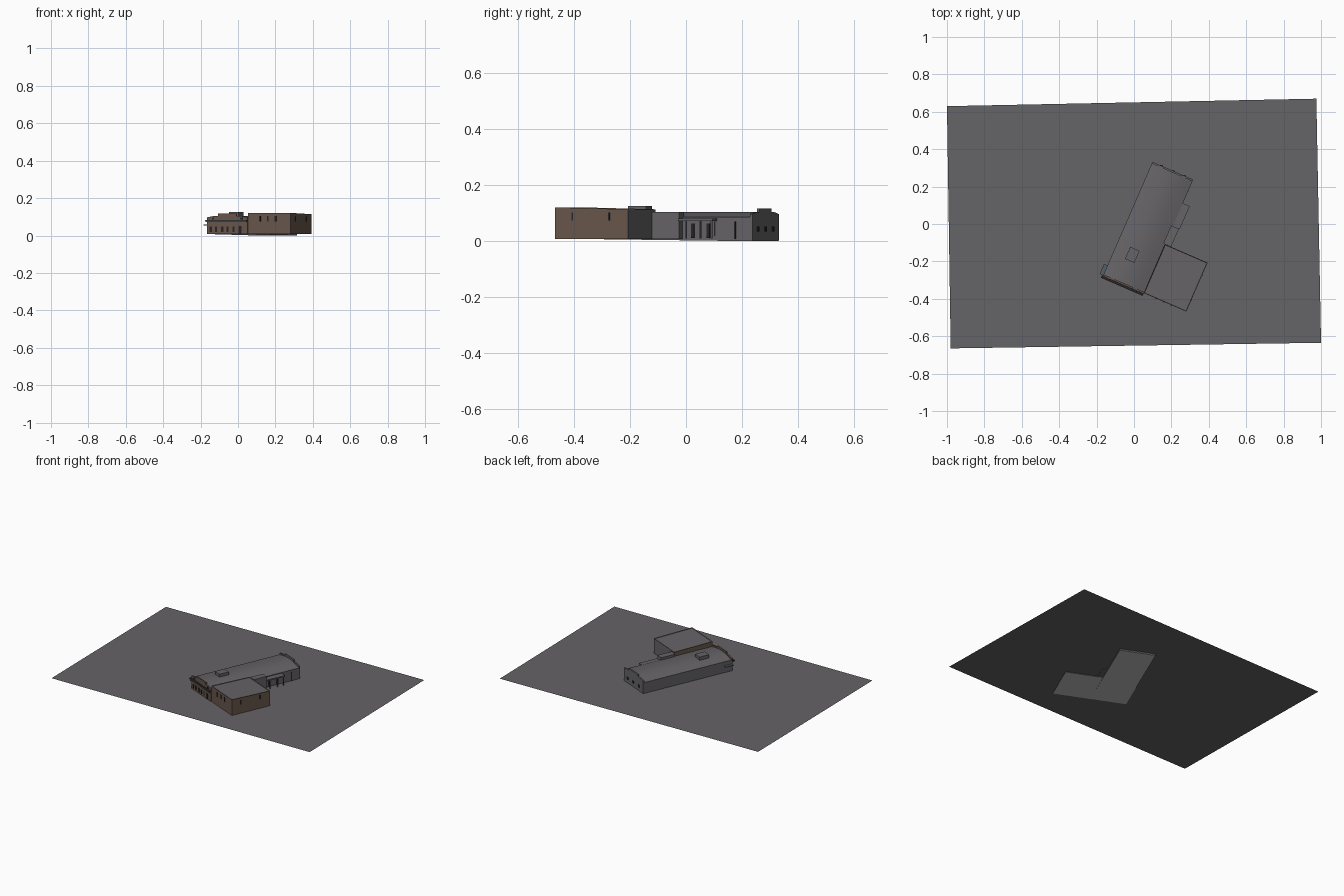
import bpy, bmesh, math
from mathutils import Matrix, Vector

if "Cube" in bpy.data.objects:
    bpy.data.objects.remove(bpy.data.objects["Cube"])

# Colours
def mat(name, rgb):
    m = bpy.data.materials.new(name)
    m.diffuse_color = (*rgb, 1)
    m.use_nodes = True
    m.node_tree.nodes["Principled BSDF"].inputs["Base Color"].default_value = m.diffuse_color
    return m

GREY = mat("grey_render", (0.131, 0.125, 0.134))
BROWN = mat("brown_brick", (0.140, 0.095, 0.070))
DARK = mat("dark_glass", (0.020, 0.020, 0.022))
BLUE = mat("blue_grey_trim", (0.085, 0.120, 0.150))
PALE = mat("pale_base", (0.52, 0.52, 0.52))

# Building frame: u = across the hall, v = along the hall, origin at its front left corner
FRAME = Matrix.Translation((-0.165, -0.275, 0)) @ Matrix.Rotation(math.radians(-23.5), 4, 'Z')
W, L = 0.237, 0.66           # hall width and length
AU, AV = 0.485, 0.285        # annex outer corner


def finish(name, bm, mats, rule=None, frame=FRAME):
    bmesh.ops.recalc_face_normals(bm, faces=bm.faces)
    if rule:
        for f in bm.faces:
            f.material_index = rule(f.normal)
    me = bpy.data.meshes.new(name)
    bm.to_mesh(me)
    bm.free()
    for m in mats:
        me.materials.append(m)
    ob = bpy.data.objects.new(name, me)
    ob.matrix_world = frame
    bpy.context.collection.objects.link(ob)
    return ob


def prism_bm(profile, v0, v1):
    """Extrude a (u, z) profile along v."""
    bm = bmesh.new()
    f = bm.faces.new([bm.verts.new((u, v0, z)) for u, z in profile])
    r = bmesh.ops.extrude_face_region(bm, geom=[f])
    moved = [g for g in r["geom"] if isinstance(g, bmesh.types.BMVert)]
    bmesh.ops.translate(bm, verts=moved, vec=(0, v1 - v0, 0))
    return bm


def box(name, u0, u1, v0, v1, z0, z1, m):
    return finish(name, prism_bm([(u0, z0), (u1, z0), (u1, z1), (u0, z1)], v0, v1), [m])


# Ground sheet, slightly skewed
bm = bmesh.new()
bm.faces.new([bm.verts.new((x, y, 0.01)) for x, y in
              [(-0.98, -0.665), (1, -0.635), (0.975, 0.67), (-1, 0.63)]])
finish("ground_sheet", bm, [GREY], frame=Matrix())

# Main hall with shallow barrel roof; base drops toward the back
N = 12
arch = [(W * (1 - i / N), 0.086 + 0.019 * math.sin(math.pi * i / N)) for i in range(N + 1)]
bm = prism_bm([(0, 0), (W, 0)] + arch, 0, L)
for v in bm.verts:
    if v.co.z < 0.01 and v.co.y < 0.1:
        v.co.z = 0.008
hall = finish("main_hall", bm, [GREY, PALE], lambda n: 1 if n.z < -0.9 else 0)
for p in hall.data.polygons:
    p.use_smooth = p.normal.z > 0.5
bpy.context.view_layer.objects.active = hall
hall.select_set(True)
bpy.ops.object.shade_smooth_by_angle(angle=math.radians(30))


# Stepped end walls
def stepped(base):
    return [(0, base), (W, base), (W, 0.097), (0.205, 0.103), (0.172, 0.105), (0.172, 0.117),
            (0.065, 0.117), (0.065, 0.105), (0.032, 0.103), (0, 0.097)]

finish("front_facade", prism_bm(stepped(0.01), -0.004, 0.006), [BROWN])
finish("back_parapet", prism_bm(stepped(0.002), L - 0.008, L + 0.002), [GREY])

# Side annex with recessed roof, top falling slightly to the back
bm = prism_bm([(W, 0.007), (AU, 0.007), (AU, 0.121), (W, 0.121)], 0, AV)
for v in bm.verts:
    if v.co.z > 0.1 and v.co.y > 0.1:
        v.co.z = 0.114
bmesh.ops.recalc_face_normals(bm, faces=bm.faces)
top = [f for f in bm.faces if f.normal.z > 0.9]
bmesh.ops.inset_region(bm, faces=top, thickness=0.004)
bmesh.ops.translate(bm, verts=top[0].verts, vec=(0, 0, -0.004))


def annex_rule(n):
    if n.z < -0.9:
        return 2
    return 1 if n.y < -0.7 or abs(n.x) > 0.7 else 0

finish("annex", bm, [GREY, BROWN, PALE], annex_rule)

# Full-height side block next to the annex
box("side_block", W - 0.01, 0.272, AV, 0.39, 0.008, 0.105, GREY)

# Entrance canopy with posts and doors on the right side
box("entrance_canopy", W - 0.01, 0.277, 0.39, 0.524, 0.072, 0.081, GREY)
for i, v in enumerate((0.415, 0.47, 0.514)):
    box(f"canopy_post_{i}", 0.266, 0.271, v, v + 0.005, 0.01, 0.072, GREY)
box("entrance_back_panel", W - 0.01, 0.24, 0.40, 0.515, 0.018, 0.07, GREY)
for i, v in enumerate((0.425, 0.485)):
    box(f"entrance_door_{i}", W, 0.242, v, v + 0.012, 0.012, 0.064, DARK)
box("side_downpipe", W, 0.240, 0.592, 0.597, 0.008, 0.07, DARK)

# Rooftop vent
box("roof_vent", 0.072, 0.126, 0.128, 0.198, 0.09, 0.125, GREY)

# Front band and projecting corner sign
box("front_band", -0.004, W, -0.014, -0.004, 0.071, 0.080, BLUE)
box("front_band_cap", -0.006, W, -0.016, -0.002, 0.080, 0.083, DARK)
box("corner_awning", -0.020, 0.0, 0.0, 0.058, 0.053, 0.058, BLUE)

# Front windows and door
for i, u in enumerate((0.018, 0.048, 0.085, 0.115, 0.150)):
    box(f"front_window_{i}", u, u + 0.012, -0.007, 0, 0.020, 0.048, DARK)
box("front_door", 0.185, 0.203, -0.007, 0, 0.012, 0.050, DARK)
for i, u in enumerate((0.03, 0.195)):
    box(f"upper_front_window_{i}", u, u + 0.012, -0.007, 0, 0.086, 0.096, DARK)

# Annex windows: front slots and right-side slots
for i, u in enumerate((0.305, 0.350, 0.395)):
    box(f"annex_front_window_{i}", u, u + 0.008, -0.003, 0.002, 0.074, 0.104, DARK)
for i, v in enumerate((0.065, 0.208)):
    box(f"annex_side_window_{i}", AU - 0.002, AU + 0.003, v, v + 0.006, 0.074, 0.102, DARK)

# Back wall windows
for i, u in enumerate((0.045, 0.115, 0.180)):
    box(f"back_window_{i}", u, u + 0.016, L, L + 0.005, 0.034, 0.052, DARK)
